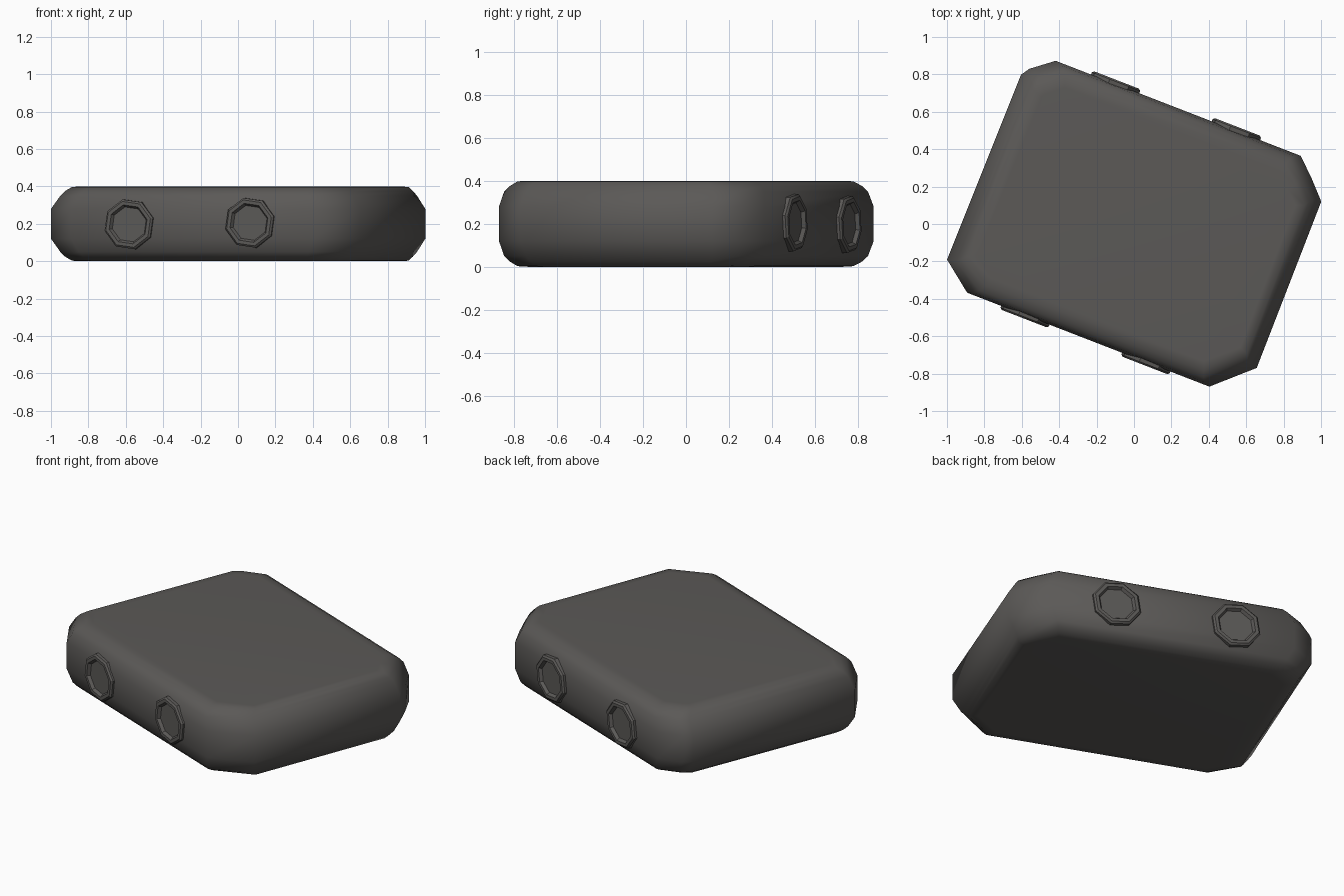
import bpy, bmesh, math
from mathutils import Matrix

if "Cube" in bpy.data.objects:
    bpy.data.objects.remove(bpy.data.objects["Cube"])

TURN = Matrix.Rotation(math.radians(-21.2), 4, 'Z')

grey = bpy.data.materials.new("dark grey")
grey.diffuse_color = (0.105, 0.100, 0.095, 1)
grey.use_nodes = True
grey.node_tree.nodes["Principled BSDF"].inputs["Base Color"].default_value = grey.diffuse_color


def make_object(name, bm, angle):
    bmesh.ops.recalc_face_normals(bm, faces=bm.faces)
    bm.transform(TURN)
    mesh = bpy.data.meshes.new(name)
    bm.to_mesh(mesh)
    bm.free()
    mesh.materials.append(grey)
    ob = bpy.data.objects.new(name, mesh)
    bpy.context.collection.objects.link(ob)
    bpy.ops.object.select_all(action='DESELECT')
    ob.select_set(True)
    bpy.context.view_layer.objects.active = ob
    bpy.ops.object.shade_smooth_by_angle(angle=math.radians(angle))
    return ob


def skin(bm, loops):
    for a, b in zip(loops, loops[1:]):
        n = len(a)
        for i in range(n):
            j = (i + 1) % n
            bm.faces.new((a[i], a[j], b[j], b[i]))


# Body: chamfered rectangle outline stacked in layers with bevelled rims
outline = [(.89, -.48), (.89, .474), (.80, .568), (.70, .662),
           (-.706, .662), (-.822, .571), (-.852, .525),
           (-.863, -.539), (-.699, -.665), (.69, -.665)]
# height, inset right, inset left, inset front and back
rims = [(.28, 0, 0, 0), (.35, .043, .05, .013), (.375, .06, .07, .035), (.397, .075, .10, .07)]
layers = [(.4 - z, a, b, c) for z, a, b, c in reversed(rims)] + rims
bm = bmesh.new()
loops = []
for z, right, left, side in layers:
    loop = []
    for u, v in outline:
        su = 1 - (right if u > 0 else left) / .88
        loop.append(bm.verts.new((u * su, v * (1 - side / .665), z)))
    loops.append(loop)
skin(bm, loops)
caps = [bm.faces.new(loops[0][::-1]), bm.faces.new(loops[-1])]
bmesh.ops.recalc_face_normals(bm, faces=bm.faces)
bmesh.ops.inset_individual(bm, faces=caps, thickness=.05, depth=.003)
make_object("body", bm, 55)

# Round sockets: two eight-sided rims with a recessed disc on front and back
profile = [(.143, -.02), (.143, .010), (.132, .019), (.112, .019), (.100, .002)]
for side, label in ((-1, "front"), (1, "back")):
    for k, (u, z) in enumerate(((-.365, .197), (.328, .205))):
        bm = bmesh.new()
        loops = []
        for r, d in profile:
            loops.append([bm.verts.new((u + r * math.cos(t), side * (.665 + d),
                                        z + .96 * r * math.sin(t)))
                          for t in (math.tau * i / 8 + .25 for i in range(8))])
        skin(bm, loops)
        bm.faces.new(loops[0])
        bm.faces.new(loops[-1])
        make_object(f"{label}_socket_{k + 1}", bm, 30)
